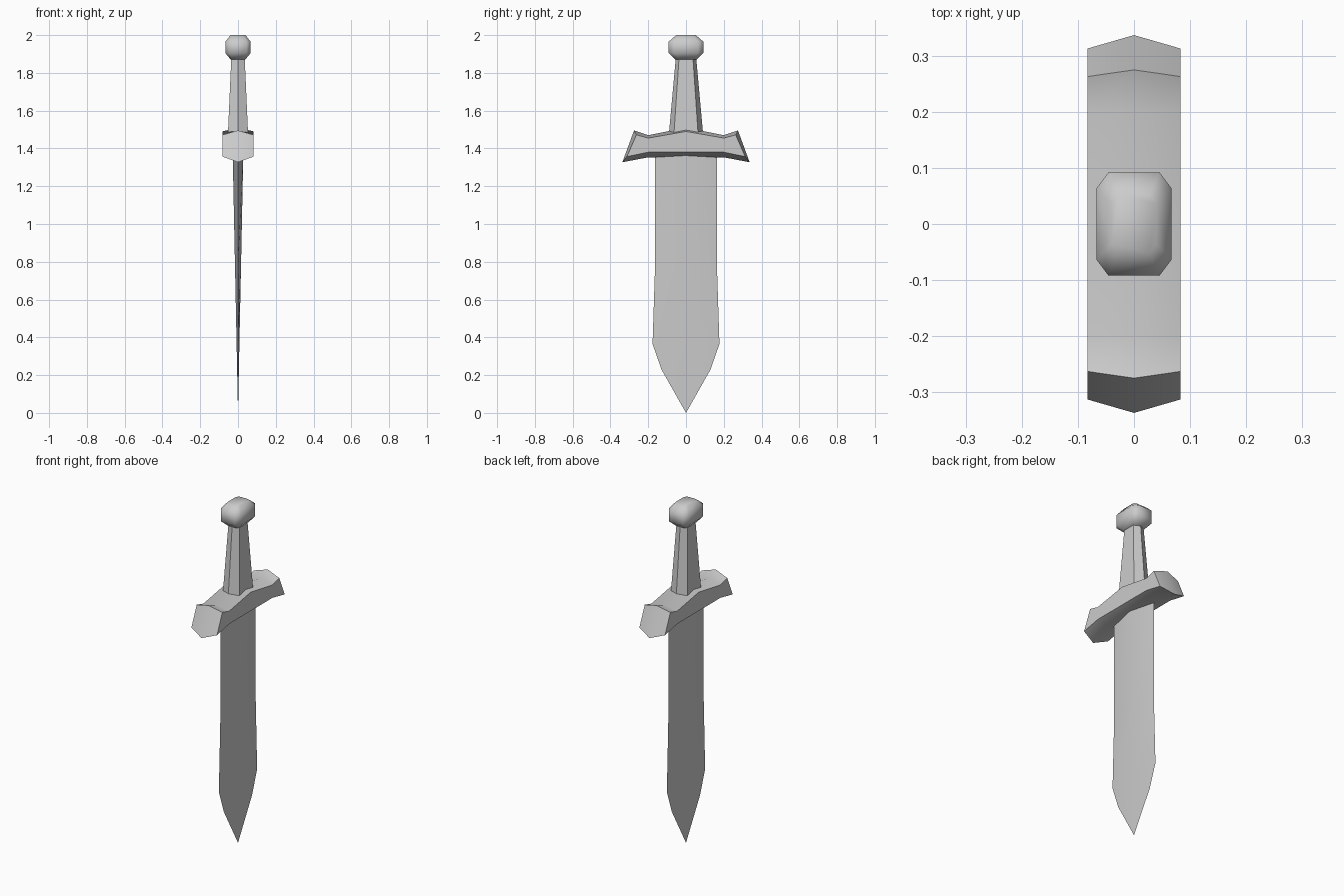
import bpy
import bmesh
import math

default = bpy.data.objects.get("Cube")
if default:
    bpy.data.objects.remove(default, do_unlink=True)

# Single metal colour
steel = bpy.data.materials.new("plain_grey_steel")
steel.use_nodes = True
GREY = (0.6, 0.6, 0.6, 1.0)
steel.diffuse_color = GREY
steel.node_tree.nodes["Principled BSDF"].inputs["Base Color"].default_value = GREY


def loft(name, rings, smooth_angle):
    """Skin a list of matching closed rings and cap both ends."""
    bm = bmesh.new()
    loops = [[bm.verts.new(p) for p in ring] for ring in rings]
    n = len(loops[0])
    for a, b in zip(loops, loops[1:]):
        for i in range(n):
            j = (i + 1) % n
            bm.faces.new((a[i], a[j], b[j], b[i]))
    bm.faces.new(loops[0])
    bm.faces.new(loops[-1])
    bmesh.ops.remove_doubles(bm, verts=bm.verts[:], dist=0.0005)
    bmesh.ops.recalc_face_normals(bm, faces=bm.faces[:])
    mesh = bpy.data.meshes.new(name)
    bm.to_mesh(mesh)
    bm.free()
    mesh.materials.append(steel)
    obj = bpy.data.objects.new(name, mesh)
    bpy.context.collection.objects.link(obj)
    bpy.ops.object.select_all(action='DESELECT')
    obj.select_set(True)
    bpy.context.view_layer.objects.active = obj
    bpy.ops.object.shade_smooth_by_angle(angle=math.radians(smooth_angle))
    return obj


# Blade: diamond section, thinning evenly to the point
def diamond(z, width):
    t = 0.0205 * z
    return [(t, 0, z), (0, width, z), (-t, 0, z), (0, -width, z)]


blade_stations = [(0, 0), (0.23, 0.13), (0.365, 0.177), (0.77, 0.164), (1.4, 0.164)]
loft("blade", [diamond(z, w) for z, w in blade_stations], 30)


# Guard: winged side profile, raised along its middle
def guard_ring(x, half):
    mirrored = [(-y, z) for y, z in reversed(half) if y > 0]
    return [(x, y, z) for y, z in half + mirrored]


middle = [(0, 1.51), (0.2, 1.47), (0.275, 1.495), (0.337, 1.327), (0.2, 1.353)]
side = [(0, 1.49), (0.2, 1.455), (0.263, 1.472), (0.313, 1.357), (0.2, 1.38)]
loft("guard", [guard_ring(-0.083, side), guard_ring(0, middle), guard_ring(0.083, side)], 38)


# Grip: six-sided, tapering upward
def hexagon(z, x, y, ridge):
    return [(x, -y, z), (x, y, z), (0, ridge, z), (-x, y, z), (-x, -y, z), (0, -ridge, z)]


loft("grip", [hexagon(1.46, 0.054, 0.065, 0.092), hexagon(1.89, 0.035, 0.036, 0.053)], 30)


# Pommel: rounded block with cut corners
def cut_block(z, x, y):
    cx, cy = x * 0.68, y * 0.69
    return [(x, -cy, z), (x, cy, z), (cx, y, z), (-cx, y, z),
            (-x, cy, z), (-x, -cy, z), (-cx, -y, z), (cx, -y, z)]


pommel_stations = [(1.87, 0.038, 0.055), (1.905, 0.067, 0.092),
                   (1.965, 0.067, 0.092), (2.0, 0.04, 0.052)]
loft("pommel", [cut_block(*s) for s in pommel_stations], 80)
